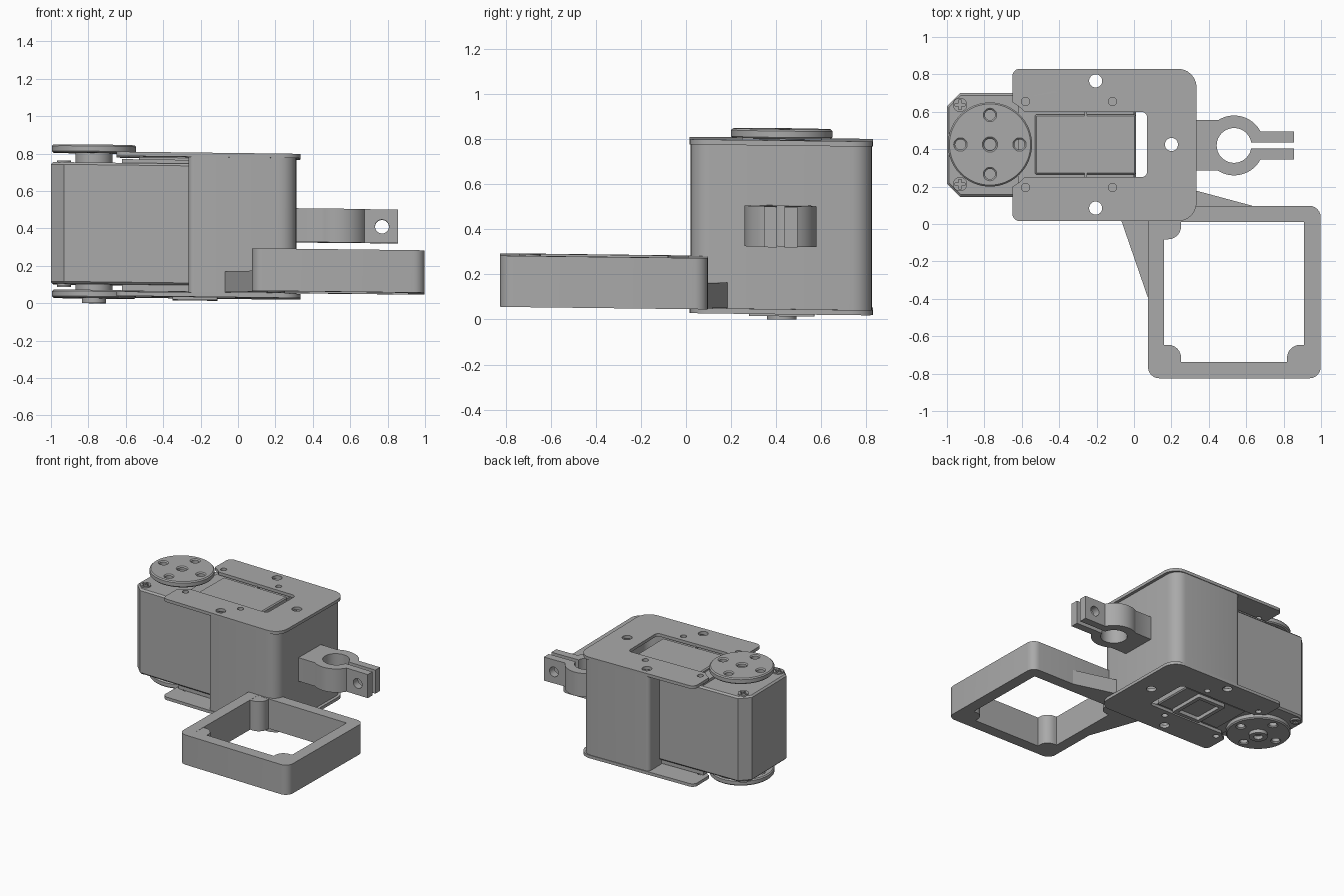
import bpy, bmesh, math
from mathutils import Vector

cube = bpy.data.objects.get("Cube")
if cube:
    bpy.data.objects.remove(cube, do_unlink=True)

grey = bpy.data.materials.new("plain grey")
grey.use_nodes = True
COLOUR = (0.40, 0.40, 0.40, 1)
grey.diffuse_color = COLOUR
grey.node_tree.nodes["Principled BSDF"].inputs["Base Color"].default_value = COLOUR

MID = 0.425          # y of the long axis
HORN_X = -0.77       # x of the output shaft
TILT = 0.012         # slight lean of the whole assembly
parts = []


def arc(x, y, r, a0, a1, n=16):
    return [(x + r * math.cos(math.radians(a0 + (a1 - a0) * i / n)),
             y + r * math.sin(math.radians(a0 + (a1 - a0) * i / n))) for i in range(n + 1)]


def circle(x, y, r, n=40):
    return arc(x, y, r, 0, 360, n)[:-1]


def rounded(corners, n=6):
    """Outline from (x, y, radius) corners; rounded ones are right angles."""
    out = []
    for i, (x, y, r) in enumerate(corners):
        p = Vector((x, y))
        if r == 0:
            out.append((x, y))
            continue
        u = (Vector(corners[i - 1][:2]) - p).normalized()
        v = (Vector(corners[(i + 1) % len(corners)][:2]) - p).normalized()
        c = p + (u + v) * r
        for k in range(n + 1):
            t = math.pi / 2 * k / n
            out.append(tuple(c - r * (v * math.cos(t) + u * math.sin(t))))
    return out


def rect(x0, y0, x1, y1, r=0.0, r_right=None):
    rr = r if r_right is None else r_right
    return rounded([(x0, y0, r), (x1, y0, rr), (x1, y1, rr), (x0, y1, r)])


def slab(name, loops, z0, z1, bevel=0.0):
    """Extrude an outline (first loop) with holes (other loops) from z0 to z1."""
    cu = bpy.data.curves.new(name, 'CURVE')
    cu.dimensions, cu.fill_mode = '2D', 'BOTH'
    cu.extrude = (z1 - z0) / 2 - bevel
    cu.bevel_depth, cu.bevel_resolution, cu.offset = bevel, 0, -bevel
    for loop in loops:
        sp = cu.splines.new('POLY')
        sp.points.add(len(loop) - 1)
        for pt, (x, y) in zip(sp.points, loop):
            pt.co = (x, y, 0, 1)
        sp.use_cyclic_u = True
    tmp = bpy.data.objects.new(name + "_outline", cu)
    bpy.context.collection.objects.link(tmp)
    dg = bpy.context.evaluated_depsgraph_get()
    me = bpy.data.meshes.new_from_object(tmp.evaluated_get(dg))
    bpy.data.objects.remove(tmp, do_unlink=True)
    bpy.data.curves.remove(cu)
    bm = bmesh.new()
    bm.from_mesh(me)
    bmesh.ops.remove_doubles(bm, verts=bm.verts, dist=0.0001)
    bmesh.ops.translate(bm, verts=bm.verts, vec=(0, 0, (z0 + z1) / 2))
    bmesh.ops.recalc_face_normals(bm, faces=bm.faces)
    bm.to_mesh(me)
    bm.free()
    me.materials.clear()
    me.materials.append(grey)
    ob = bpy.data.objects.new(name, me)
    bpy.context.collection.objects.link(ob)
    parts.append(ob)
    return ob


# Bracket plates: outline notched around the horn, opening into a window
a_tip, a_in = 62, 43
notch = ([(-0.65, MID + 0.225)] + arc(HORN_X, MID, 0.255, a_tip, a_in, 6))
window = rounded([(-0.5, MID + 0.175, 0), (0.07, MID + 0.175, 0.03),
                  (0.07, MID - 0.175, 0.03), (-0.5, MID - 0.175, 0)])
lower = [(x, 2 * MID - y) for x, y in reversed(notch)]
outer = rounded([(-0.65, MID - 0.225, 0), (-0.65, 0.015, 0.04), (0.335, 0.015, 0.1),
                 (0.335, 0.83, 0.1), (-0.65, 0.83, 0.04), (-0.65, MID + 0.225, 0)])
plate = outer[1:-1] + notch + window + lower
holes = [circle(0.2, MID, 0.035)]
for s in (-1, 1):
    holes.append(circle(-0.205, MID + s * 0.34, 0.035))
    holes += [circle(x, MID + s * 0.23, 0.022) for x in (-0.58, -0.115)]
slab("top_plate", [plate] + holes, 0.78, 0.803)
slab("bottom_plate", [plate] + holes, 0.032, 0.055)

# Bracket wall between the plates
slab("bracket_wall", [rect(-0.265, 0.02, 0.312, 0.825, 0.03, 0.09),
                      rect(-0.25, 0.045, 0.287, 0.80, 0.02, 0.07)], 0.05, 0.785)

# Servo motor body, raised core and covers
y0, y1 = 0.145, 0.70
c = 0.07
body = [(-1 + c, y0), (0.01, y0), (0.01, y1), (-1 + c, y1), (-1, y1 - c), (-1, y0 + c)]
slab("servo_body", [body], 0.095, 0.745, 0.012)
slab("servo_core", [rect(-0.62, 0.17, 0.0, 0.675)], 0.06, 0.765)
slab("servo_top_cover", [rect(-0.53, 0.265, 0.01, 0.585, 0.01)], 0.7, 0.785, 0.008)
slab("servo_bottom_cover", [rect(-0.53, 0.265, 0.01, 0.585, 0.01)], 0.045, 0.1, 0.008)
slab("bottom_label_frame", [rect(-0.35, 0.28, -0.11, 0.57, 0.01),
                            rect(-0.32, 0.31, -0.14, 0.54, 0.01)], 0.018, 0.06)

# Corner screws with a cross slot
for side, s in (("back", 1), ("front", -1)):
    sx, sy = -0.93, MID + s * 0.212
    w, e = 0.007, 0.026
    cross = []
    for i in range(4):
        ca, sa = round(math.cos(i * math.pi / 2)), round(math.sin(i * math.pi / 2))
        cross += [(sx + ca * px - sa * py, sy + sa * px + ca * py)
                  for px, py in ((e, -w), (e, w), (w, w))]
    for level, z in (("top", 0.74), ("bottom", 0.083)):
        slab(f"{side}_{level}_screw", [circle(sx, sy, 0.038, 24), cross], z, z + 0.015)

# Output horns, hubs and shaft ends
horn_holes = [circle(HORN_X + dx, MID + dy, 0.028, 20)
              for dx, dy in ((0.158, 0), (-0.158, 0), (0, 0.158), (0, -0.158))]
centre_hole = circle(HORN_X, MID, 0.033, 24)
disc = [circle(HORN_X, MID, 0.225, 64)]
slab("top_horn", disc + horn_holes + [centre_hole], 0.798, 0.842, 0.008)
slab("top_hub", [circle(HORN_X, MID, 0.1)], 0.74, 0.815)
slab("bottom_horn", disc + horn_holes, 0.022, 0.065, 0.008)
slab("bottom_hub", [circle(HORN_X, MID, 0.1)], 0.04, 0.1)
slab("bottom_shaft_end", [circle(HORN_X, MID, 0.065), centre_hole], -0.004, 0.03)

# Split clamp on the right
cx, cy, R, r = 0.535, 0.42, 0.16, 0.093
block, arm, slit = 0.135, 0.075, 0.017
a_block = math.degrees(math.asin(block / R))
a_arm = math.degrees(math.asin(arm / R))
a_slit = math.degrees(math.asin(slit / r))
end = 0.855
clamp_outline = ([(0.3, cy - block)] + arc(cx, cy, R, 180 + a_block, 360 - a_arm)
                 + [(end, cy - arm), (end, cy - slit)]
                 + arc(cx, cy, r, -a_slit, a_slit - 360, 40)
                 + [(end, cy + slit), (end, cy + arm)]
                 + arc(cx, cy, R, a_arm, 180 - a_block) + [(0.3, cy + block)])
clamp = slab("clamp", [clamp_outline], 0.335, 0.515)

# Bolt hole through both clamp arms
bpy.ops.mesh.primitive_cylinder_add(vertices=32, radius=0.037, depth=0.4,
                                    location=(0.77, cy, 0.423), rotation=(math.pi / 2, 0, 0))
cutter = bpy.context.object
cutter.hide_render = True
mod = clamp.modifiers.new("bolt_hole", 'BOOLEAN')
mod.operation, mod.solver, mod.object = 'DIFFERENCE', 'EXACT', cutter
bpy.context.view_layer.objects.active = clamp
bpy.ops.object.modifier_apply(modifier=mod.name)
bpy.data.objects.remove(cutter, do_unlink=True)

# Open square frame with corner posts and gussets
fz0, fz1 = 0.058, 0.285
slab("square_frame", [rect(0.075, -0.825, 0.998, 0.097, 0.06),
                      rect(0.16, -0.738, 0.91, 0.01)], fz0, fz1)
for name, px, py, sx, sy in (("back_left_post", 0.16, 0.01, 1, -1),
                             ("front_left_post", 0.16, -0.738, 1, 1),
                             ("front_right_post", 0.91, -0.738, -1, 1)):
    w, b = 0.092, 0.01
    post = rounded([(px - sx * b, py - sy * b, 0), (px + sx * w, py - sy * b, 0),
                    (px + sx * w, py + sy * w, 0.07), (px - sx * b, py + sy * w, 0)])
    slab(name, [post], fz0, fz1 - 0.001)
slab("front_gusset", [[(-0.07, 0.025), (0.08, -0.41), (0.08, 0.025)]], fz0, 0.17)
slab("side_gusset", [[(0.3, 0.09), (0.66, 0.09), (0.3, 0.187)]], fz0, 0.17)

# Lean the assembly slightly and smooth the curved sides
bpy.ops.object.select_all(action='DESELECT')
for ob in parts:
    for v in ob.data.vertices:
        v.co.z -= TILT * (v.co.x + v.co.y)
    ob.select_set(True)
bpy.context.view_layer.objects.active = parts[0]
bpy.ops.object.shade_smooth_by_angle(angle=math.radians(30))
